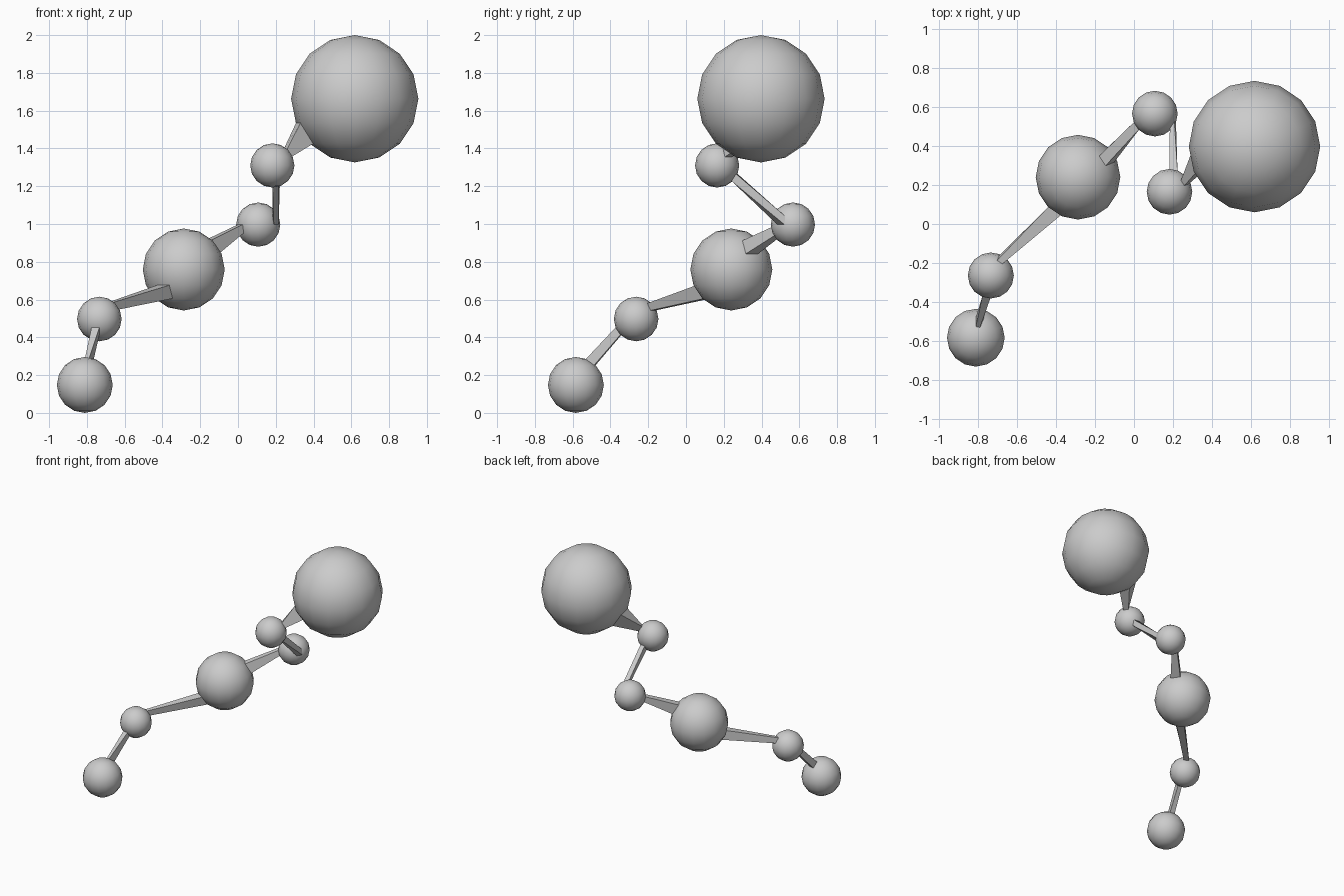
import bpy
import bmesh
from math import sin, cos, radians
from mathutils import Vector

if "Cube" in bpy.data.objects:
    bpy.data.objects.remove(bpy.data.objects["Cube"])

# Balls of the chain: name -> (centre, radius)
BALLS = {
    "large_ball": (Vector((0.618, 0.397, 1.663)), 0.337),
    "upper_joint_ball": (Vector((0.182, 0.165, 1.31)), 0.117),
    "middle_joint_ball": (Vector((0.107, 0.566, 0.997)), 0.117),
    "medium_ball": (Vector((-0.287, 0.24, 0.759)), 0.217),
    "lower_joint_ball": (Vector((-0.734, -0.264, 0.497)), 0.118),
    "foot_ball": (Vector((-0.811, -0.583, 0.148)), 0.148),
}

STEP = 22.5  # 16 segments, 8 rings


def make_object(name, bm, smooth):
    mesh = bpy.data.meshes.new(name)
    for f in bm.faces:
        f.smooth = smooth
    bm.to_mesh(mesh)
    bm.free()
    obj = bpy.data.objects.new(name, mesh)
    bpy.context.collection.objects.link(obj)
    return obj


def surface_point(ball, lon, lat):
    centre, r = BALLS[ball]
    lon, lat = radians(lon), radians(lat)
    return centre + r * Vector((cos(lat) * cos(lon), cos(lat) * sin(lon), sin(lat)))


def patch(ball, lon, lat):
    """Corners of one ball face, counter-clockwise from outside."""
    return [surface_point(ball, lon + a, lat + b)
            for a, b in ((0, 0), (STEP, 0), (STEP, STEP), (0, STEP))]


# Smooth low-poly balls
for name, (centre, r) in BALLS.items():
    bm = bmesh.new()
    bmesh.ops.create_uvsphere(bm, u_segments=16, v_segments=8, radius=r)
    make_object(name, bm, True).location = centre


# Tapered struts, each bridging a face of one ball to a face of the next
def strut(name, face_a, face_b):
    a = patch(*face_a)
    b = patch(*face_b)[::-1]
    turns = [b[k:] + b[:k] for k in range(4)]
    b = min(turns, key=lambda t: sum((p - q).length_squared for p, q in zip(a, t)))
    bm = bmesh.new()
    va = [bm.verts.new(p) for p in a]
    vb = [bm.verts.new(p) for p in b]
    for i in range(4):
        j = (i + 1) % 4
        bm.faces.new((va[i], va[j], vb[j], vb[i]))
    bmesh.ops.recalc_face_normals(bm, faces=bm.faces)
    make_object(name, bm, False)


# (ball, start longitude, start latitude) of the face at each end
strut("top_strut", ("large_ball", 180, -45), ("upper_joint_ball", 22.5, 22.5))
strut("upper_strut", ("upper_joint_ball", 67.5, -45), ("middle_joint_ball", -45, 0))
strut("middle_strut", ("medium_ball", 22.5, 22.5), ("middle_joint_ball", 202.5, -22.5))
strut("lower_strut", ("medium_ball", 225, -45), ("lower_joint_ball", 45, 22.5))
strut("foot_strut", ("lower_joint_ball", 247.5, -45), ("foot_ball", 67.5, 45))
